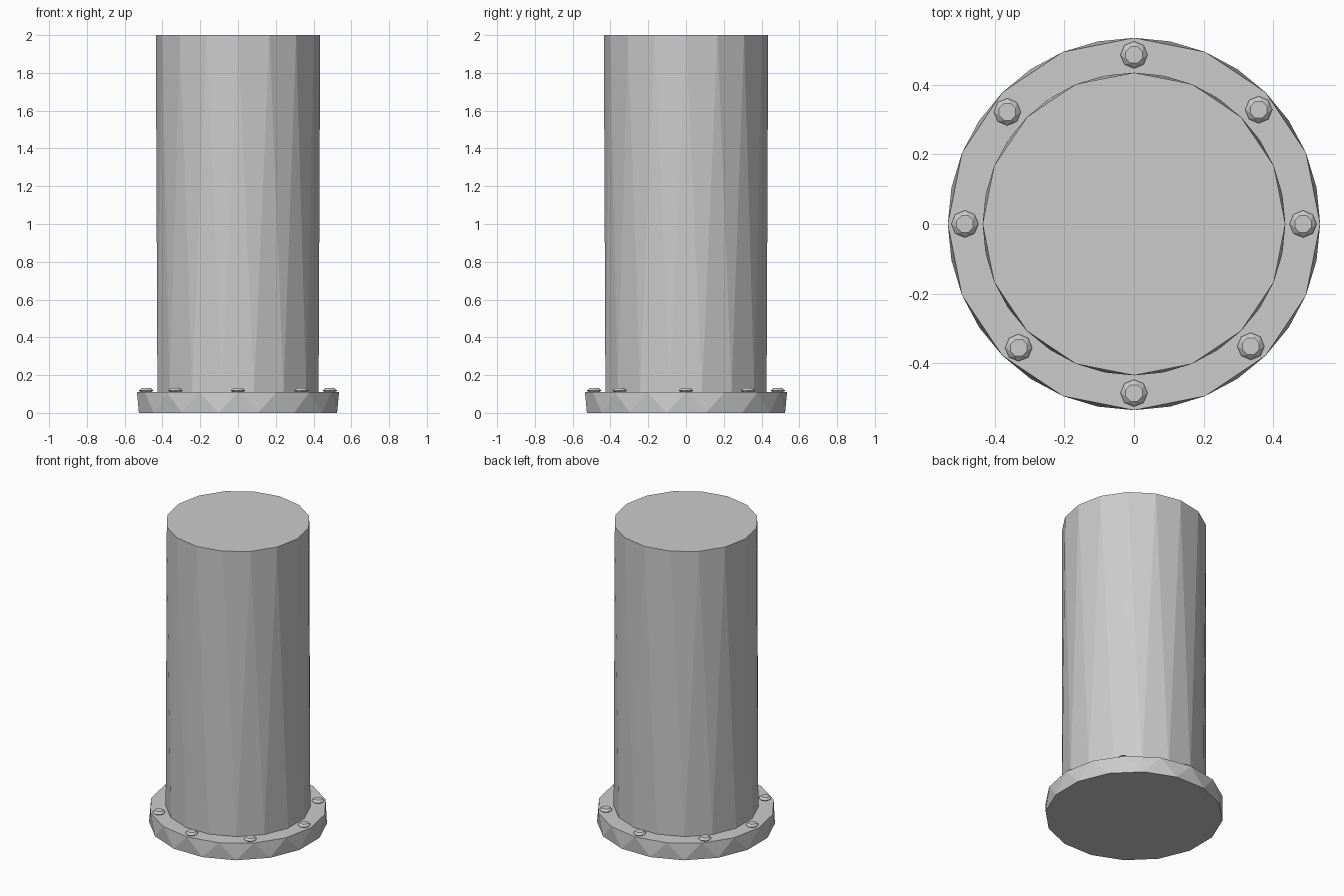
import bpy, bmesh
from math import cos, sin, pi, radians

if "Cube" in bpy.data.objects:
    bpy.data.objects.remove(bpy.data.objects["Cube"])


def faceted_drum(name, centre, sides, rings):
    """Closed drum; rings are (radius, z, half-step twist), walls are zigzag triangles where twisted."""
    bm = bmesh.new()
    step = 2 * pi / sides
    loops = []
    for r, z, twist in rings:
        loops.append([bm.verts.new((centre[0] + r * cos((i + twist) * step),
                                    centre[1] + r * sin((i + twist) * step), z))
                      for i in range(sides)])
    for (lo, up), (a, b) in zip(zip(loops, loops[1:]), zip(rings, rings[1:])):
        for i in range(sides):
            j = (i + 1) % sides
            if a[2] == b[2]:
                bm.faces.new((lo[i], lo[j], up[j], up[i]))
            elif a[2] > b[2]:
                bm.faces.new((lo[i], up[j], up[i]))
                bm.faces.new((lo[i], lo[j], up[j]))
            else:
                bm.faces.new((lo[i], lo[j], up[i]))
                bm.faces.new((lo[j], up[j], up[i]))
    bm.faces.new(loops[0][::-1])
    bm.faces.new(loops[-1])
    bmesh.ops.recalc_face_normals(bm, faces=bm.faces)
    mesh = bpy.data.meshes.new(name)
    bm.to_mesh(mesh)
    bm.free()
    obj = bpy.data.objects.new(name, mesh)
    bpy.context.collection.objects.link(obj)
    return obj


# Flange and pipe as one stepped drum, so no faces are buried inside
faceted_drum("flanged_pipe", (0, 0), 16, [
    (0.535, 0.0, 0.5),
    (0.535, 0.11, 0),
    (0.435, 0.11, 0.5),
    (0.435, 2.0, 0),
])

# Ring of bolt heads, slightly unevenly spaced
for k, angle in enumerate((0, 42.5, 90, 138.5, 180, 227, 270, 313.7)):
    a = radians(angle)
    faceted_drum(f"bolt_{k + 1}", (0.486 * cos(a), 0.486 * sin(a)), 8, [
        (0.027, 0.108, 0.5),
        (0.039, 0.118, 0),
        (0.026, 0.131, 0.5),
    ])
